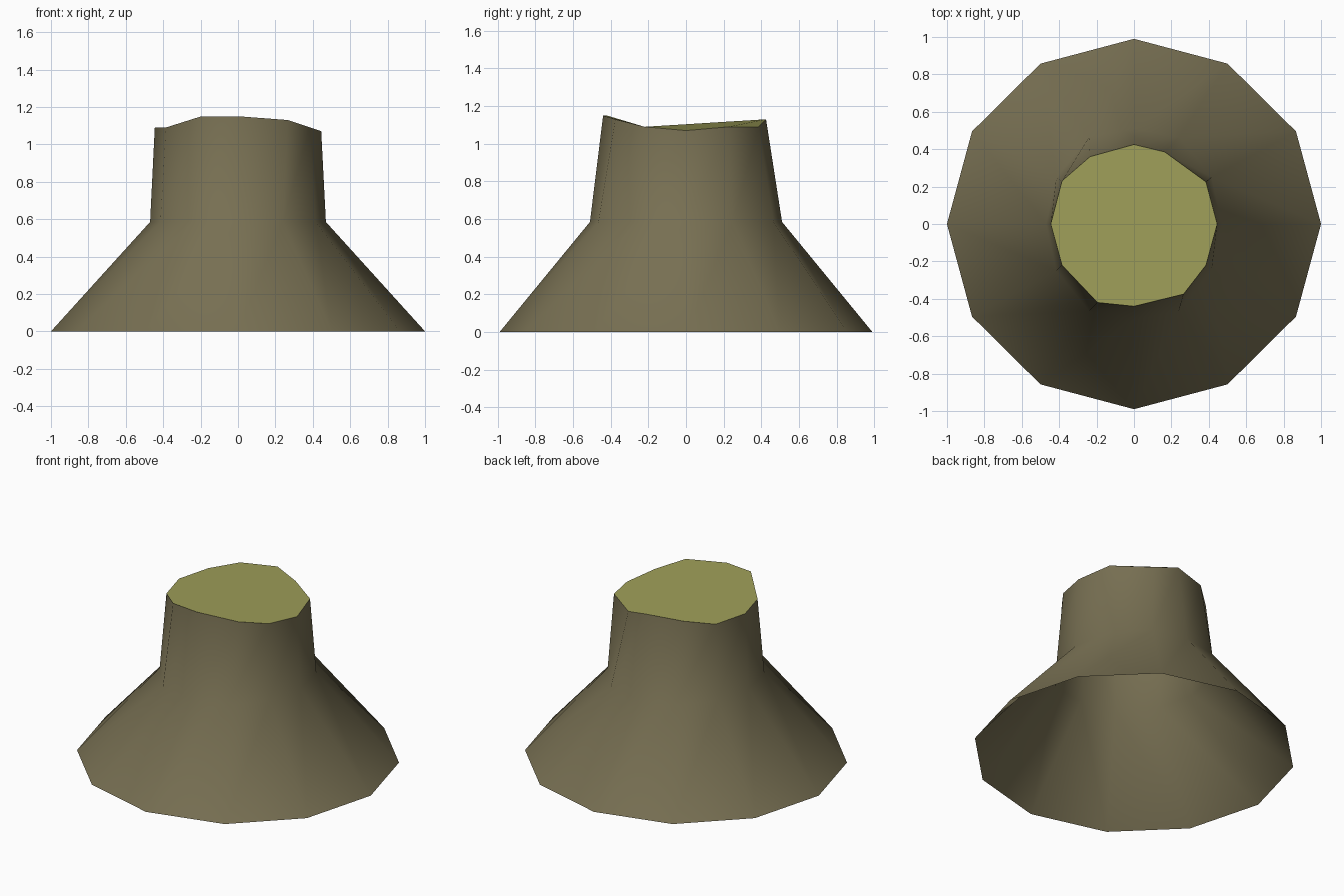
import bpy, bmesh, math

if "Cube" in bpy.data.objects:
    bpy.data.objects.remove(bpy.data.objects["Cube"])

def material(name, rgb):
    m = bpy.data.materials.new(name)
    m.diffuse_color = (*rgb, 1)
    m.use_nodes = True
    m.node_tree.nodes["Principled BSDF"].inputs["Base Color"].default_value = m.diffuse_color
    return m

bark_mat = material("bark brown", (0.185, 0.160, 0.085))
wood_mat = material("cut wood", (0.345, 0.345, 0.100))

# Rings, counter-clockwise from +x, twelve sides each
base = [(math.cos(math.radians(30 * i)), 0.99 * math.sin(math.radians(30 * i)), 0)
        for i in range(12)]
quarter = [(0.47, 0.0), (0.415, 0.25), (0.24, 0.465)]
neck = quarter + [(0, 0.51)] + [(-x, y) for x, y in reversed(quarter)]
neck += [(x, -y) for x, y in reversed(neck[1:6])]
neck = [(x, y, 0.585) for x, y in neck]
# Unevenly sawn rim
rim = [(0.445, 0, 1.07), (0.385, 0.225, 1.09), (0.165, 0.385, 1.09), (0, 0.425, 1.13),
       (-0.235, 0.36, 1.12), (-0.385, 0.23, 1.09), (-0.445, 0, 1.09), (-0.385, -0.22, 1.09),
       (-0.195, -0.42, 1.15), (0, -0.44, 1.15), (0.265, -0.375, 1.13), (0.385, -0.22, 1.09)]

def build(name, rings, mat, cap=False):
    bm = bmesh.new()
    loops = [[bm.verts.new(p) for p in ring] for ring in rings]
    for a, b in zip(loops, loops[1:]):
        for i in range(12):
            j = (i + 1) % 12
            bm.faces.new((a[i], a[j], b[j], b[i]))
    if cap:
        bm.faces.new(loops[0])
    for f in bm.faces:
        f.smooth = not cap
    me = bpy.data.meshes.new(name)
    bm.to_mesh(me)
    bm.free()
    me.materials.append(mat)
    ob = bpy.data.objects.new(name, me)
    bpy.context.collection.objects.link(ob)
    return ob

# Flared trunk, open underneath, and the sawn top
build("stump_bark", [base, neck, rim], bark_mat)
build("stump_top", [rim], wood_mat, cap=True)
